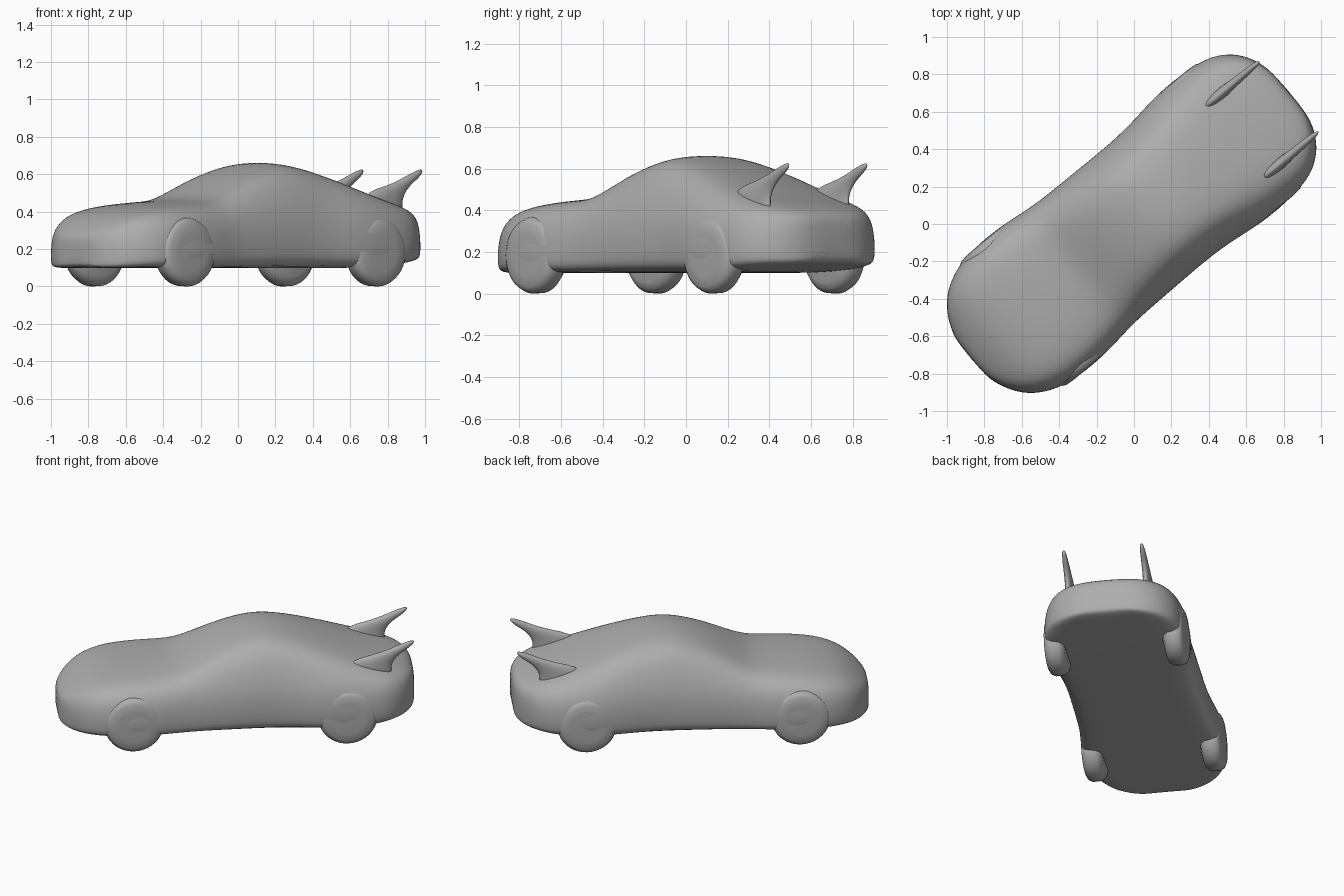
import bpy, bmesh, math
from mathutils import Matrix

if "Cube" in bpy.data.objects:
    bpy.data.objects.remove(bpy.data.objects["Cube"])

# The car stands diagonally: local x = length (nose at -x), local y = width
PLACE = Matrix.Rotation(math.radians(40), 4, 'Z') @ Matrix.Translation((0.005, 0.008, 0))

GREY = bpy.data.materials.new("mid_grey")
GREY.diffuse_color = (0.42, 0.42, 0.42, 1)
GREY.use_nodes = True
GREY.node_tree.nodes["Principled BSDF"].inputs["Base Color"].default_value = GREY.diffuse_color


def loft(name, rings, levels):
    """Skin a list of closed point rings, cap both ends, smooth it."""
    bm = bmesh.new()
    loops = [[bm.verts.new(p) for p in ring] for ring in rings]
    n = len(loops[0])
    for a, b in zip(loops, loops[1:]):
        for i in range(n):
            j = (i + 1) % n
            bm.faces.new((a[i], a[j], b[j], b[i]))
    bm.faces.new(loops[0])
    bm.faces.new(loops[-1])
    bmesh.ops.recalc_face_normals(bm, faces=bm.faces)
    bm.transform(PLACE)
    for f in bm.faces:
        f.smooth = True
    me = bpy.data.meshes.new(name)
    bm.to_mesh(me)
    bm.free()
    me.materials.append(GREY)
    ob = bpy.data.objects.new(name, me)
    bpy.context.collection.objects.link(ob)
    if levels:
        sub = ob.modifiers.new("smooth", 'SUBSURF')
        sub.levels = sub.render_levels = levels
    return ob


def body_ring(u, w, top, bottom):
    """Cross-section: full and boxy at hood and tail, domed at the cabin."""
    h = top - bottom
    k = min(1, max(0, (top - 0.45) / 0.18))
    mix = lambda a, b: a + (b - a) * k
    half = [(0.40, top - mix(.01, .015) * h), (0.70, top - mix(.045, .075) * h),
            (0.88, top - mix(.13, .27) * h), (0.99, top - mix(.32, .48) * h),
            (1.03, top - mix(.60, .66) * h), (1.03, bottom + .14 * h),
            (0.99, bottom - .003), (0.5, bottom)]
    right = [(u, w * y, z) for y, z in half]
    left = [(u, -w * y, z) for y, z in reversed(half)]
    return [(u, 0, top)] + right + [(u, 0, bottom)] + left


# Body: station along length, half width, roof line, floor
stations = [
    (-1.135, .10, .25, .12), (-1.12, .18, .285, .105), (-1.06, .295, .335, .10),
    (-.97, .37, .392, .10), (-.85, .418, .428, .10), (-.70, .432, .447, .10),
    (-.55, .427, .457, .10), (-.42, .41, .468, .10), (-.32, .40, .507, .10),
    (-.16, .397, .592, .10), (0, .395, .648, .10), (.13, .393, .67, .10),
    (.27, .397, .652, .10), (.40, .412, .617, .10), (.53, .43, .572, .10),
    (.68, .43, .518, .105), (.82, .418, .47, .115), (.92, .387, .442, .13),
    (1.01, .318, .415, .14), (1.065, .22, .385, .15), (1.085, .12, .34, .17)]
loft("body", [body_ring(*s) for s in stations], 2)

# Wheels: rounded discs set almost flush into the body sides
tyre = [(-.075, .13), (-.065, .16), (-.04, .182), (.015, .184),
        (.04, .172), (.052, .15), (.056, .10)]
for end, u in (("front", -.685), ("rear", .645)):
    for side, s in (("left", 1), ("right", -1)):
        rings = [[(u + r * math.cos(a), s * (.383 + o), .184 + r * math.sin(a))
                  for a in (math.tau * i / 40 for i in range(40))]
                 for o, r in tyre]
        loft(f"{end}_{side}_wheel", rings, 0)

# Tail fins: swept-back blades tapering from base to tip
blade = [((.62, .45), (.95, .36), .036), ((.69, .515), (.93, .43), .03),
         ((.80, .535), (.935, .485), .026), ((.91, .57), (.98, .54), .022),
         ((1.0, .612), (1.035, .575), .018), ((1.075, .635), (1.065, .605), .01)]
for side, s in (("left", 1), ("right", -1)):
    rings = []
    for f, b, t in blade:
        ring = []
        for j in range(10):
            a = math.tau * j / 10
            m = (1 + math.cos(a)) / 2
            ring.append((b[0] + (f[0] - b[0]) * m,
                         s * .245 - .018 + t * math.sin(a),
                         b[1] + (f[1] - b[1]) * m))
        rings.append(ring)
    loft(f"{side}_tail_fin", rings, 1)
